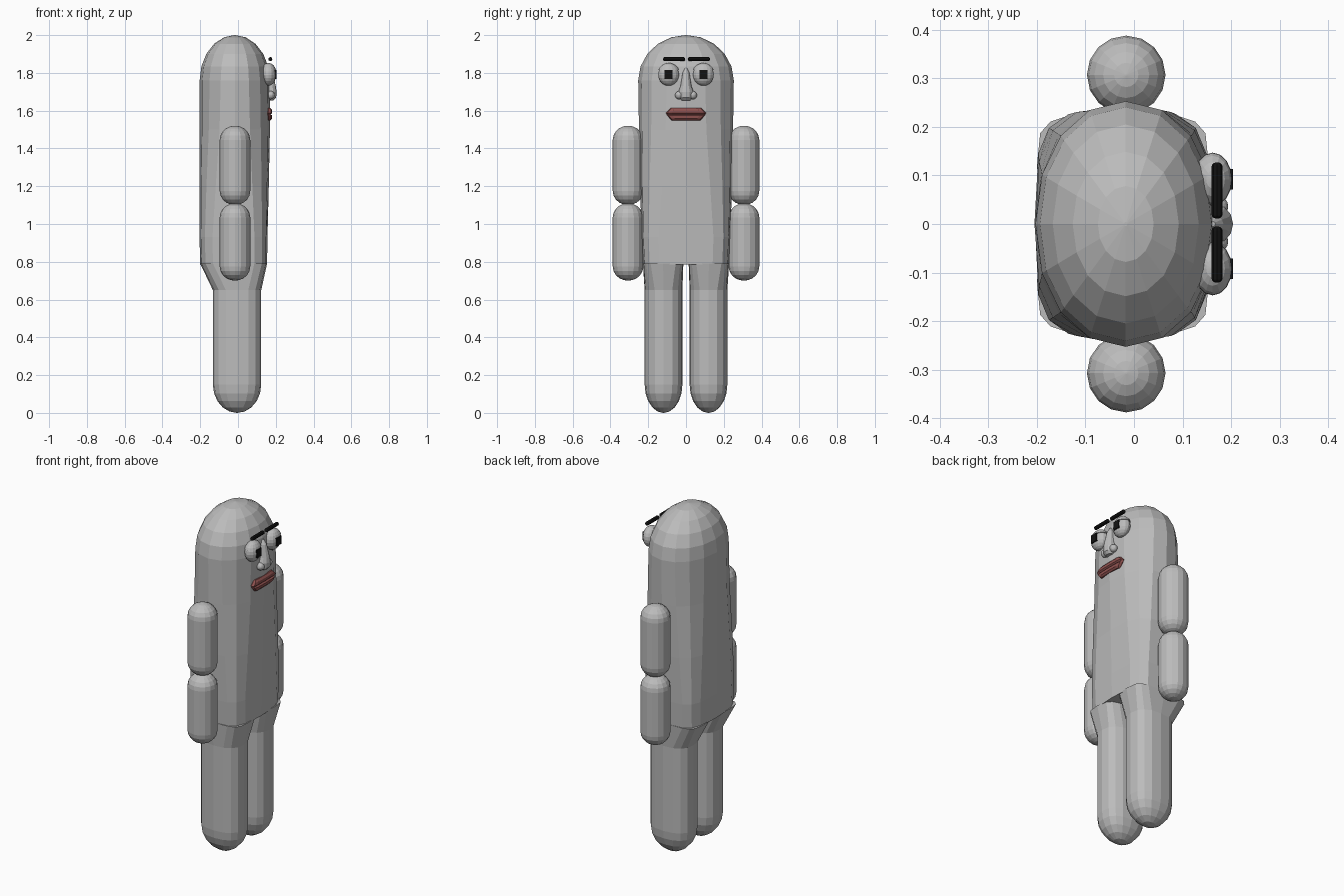
import bpy, bmesh, math
from mathutils import Matrix

if "Cube" in bpy.data.objects:
    bpy.data.objects.remove(bpy.data.objects["Cube"])


def material(name, rgb):
    m = bpy.data.materials.new(name)
    m.diffuse_color = (*rgb, 1)
    m.use_nodes = True
    m.node_tree.nodes["Principled BSDF"].inputs["Base Color"].default_value = m.diffuse_color
    return m


GREY = material("grey skin", (0.5, 0.5, 0.5))
BLACK = material("black", (0.006, 0.006, 0.006))
RED = material("lip red", (0.28, 0.085, 0.08))


def finish(name, bm, mat):
    bmesh.ops.recalc_face_normals(bm, faces=bm.faces)
    me = bpy.data.meshes.new(name)
    bm.to_mesh(me)
    bm.free()
    me.materials.append(mat)
    ob = bpy.data.objects.new(name, me)
    bpy.context.collection.objects.link(ob)
    return ob


def loft(name, rings, mat, sides=16, matrix=None):
    """Skin superellipse rings (z, cx, cy, rx, ry, exponent)."""
    bm = bmesh.new()
    loops = []
    for z, cx, cy, rx, ry, n in rings:
        loop = []
        for i in range(sides):
            a = 2 * math.pi * i / sides
            c, s = math.cos(a), math.sin(a)
            x = math.copysign(abs(c) ** (2 / n), c) if abs(c) > 1e-6 else 0
            y = math.copysign(abs(s) ** (2 / n), s) if abs(s) > 1e-6 else 0
            loop.append(bm.verts.new((cx + rx * x, cy + ry * y, z)))
        loops.append(loop)
    for a, b in zip(loops, loops[1:]):
        for i in range(sides):
            j = (i + 1) % sides
            bm.faces.new((a[i], a[j], b[j], b[i]))
    bm.faces.new(loops[0][::-1])
    bm.faces.new(loops[-1])
    if matrix:
        bm.transform(matrix)
    return finish(name, bm, mat)


def dome(z0, z1, cx, cy, rx, ry, n=2.0, steps=5):
    """Rings running from the full section at z0 to a tip at z1."""
    out = []
    for k in range(steps + 1):
        t = math.radians(90 * k / steps) if k < steps else math.radians(89)
        out.append((z0 + (z1 - z0) * math.sin(t), cx, cy,
                    rx * math.cos(t), ry * math.cos(t), 2 + (n - 2) * math.cos(t)))
    return out


def capsule(z0, z1, cap, cx, cy, r):
    return dome(z0 + cap, z0, cx, cy, r, r)[::-1] + dome(z1 - cap, z1, cx, cy, r, r)


def ellipsoid(name, centre, radii, mat):
    bm = bmesh.new()
    bmesh.ops.create_uvsphere(bm, u_segments=16, v_segments=10, radius=1)
    bm.transform(Matrix.Translation(centre) @ Matrix.Diagonal((*radii, 1)))
    return finish(name, bm, mat)


# torso and head in one tapering shape, squarer toward the hips
loft("body", [
    (0.785, -0.023, 0, 0.177, 0.228, 4),
    (0.93, -0.024, 0, 0.180, 0.235, 4),
    (1.20, -0.021, 0, 0.184, 0.243, 3),
    (1.50, -0.017, 0, 0.186, 0.249, 2.3),
] + dome(1.76, 2.0, -0.017, 0, 0.186, 0.253, 2.1), GREY)

for side, label in ((-1, "right"), (1, "left")):
    # leg with rounded foot, flaring into the hips
    loft(label + "_leg",
         dome(0.15, 0.0, -0.005, side * 0.119, 0.128, 0.1, 2.5)[::-1] + [
             (0.65, -0.005, side * 0.119, 0.128, 0.1, 2.5),
             (0.79, -0.023, side * 0.121, 0.177, 0.107, 4)], GREY)

    # arm in two capsules
    loft(label + "_upper_arm", capsule(1.10, 1.52, 0.075, -0.016, side * 0.307, 0.081), GREY)
    loft(label + "_forearm", capsule(0.70, 1.11, 0.075, -0.016, side * 0.307, 0.081), GREY)

    # eye: ball, upper lid and square pupil plate
    ey = side * 0.092
    ellipsoid(label + "_eyeball", (0.162, ey, 1.79), (0.040, 0.055, 0.058), GREY)
    bm = bmesh.new()
    bmesh.ops.create_uvsphere(bm, u_segments=16, v_segments=10, radius=1)
    bmesh.ops.bisect_plane(bm, geom=bm.verts[:] + bm.edges[:] + bm.faces[:],
                           plane_co=(0, 0, 0.4), plane_no=(0, 0, 1), clear_inner=True)
    bmesh.ops.holes_fill(bm, edges=bm.edges[:])
    bm.transform(Matrix.Translation((0.162, ey, 1.79)) @ Matrix.Diagonal((0.043, 0.060, 0.063, 1)))
    finish(label + "_eyelid", bm, GREY)
    bm = bmesh.new()
    bmesh.ops.create_cube(bm, size=1)
    bm.transform(Matrix.Translation((0.199, ey, 1.791)) @ Matrix.Diagonal((0.0095, 0.042, 0.048, 1)))
    finish(label + "_pupil", bm, BLACK)

    # eyebrow bar lying along y
    loft(label + "_eyebrow", capsule(-0.058, 0.058, 0.008, 0, 0, 0.011), BLACK, 8,
         Matrix.Translation((0.171, side * 0.066 + 0.003, 1.873)) @ Matrix.Rotation(math.pi / 2, 4, 'X'))

    # nostril wing
    ellipsoid(label + "_nostril", (0.172, side * 0.036, 1.682), (0.022, 0.022, 0.022), GREY)

# nose ridge widening to its tip
loft("nose", [
    (1.655, 0.168, 0, 0.020, 0.025, 2),
    (1.67, 0.168, 0, 0.034, 0.036, 2),
    (1.70, 0.168, 0, 0.036, 0.040, 2),
    (1.73, 0.166, 0, 0.034, 0.029, 2),
    (1.80, 0.162, 0, 0.022, 0.018, 2),
    (1.825, 0.158, 0, 0.010, 0.006, 2)], GREY, 12)

# lips
loft("upper_lip", [(1.581, 0.161, 0, 0.012, 0.103, 4), (1.588, 0.161, 0, 0.020, 0.107, 4),
                   (1.604, 0.161, 0, 0.019, 0.092, 4), (1.615, 0.160, 0, 0.011, 0.080, 4)], RED, 12)
loft("lower_lip", [(1.549, 0.160, 0, 0.011, 0.076, 4), (1.558, 0.161, 0, 0.019, 0.085, 4),
                   (1.574, 0.161, 0, 0.020, 0.099, 4), (1.581, 0.161, 0, 0.012, 0.103, 4)], RED, 12)
